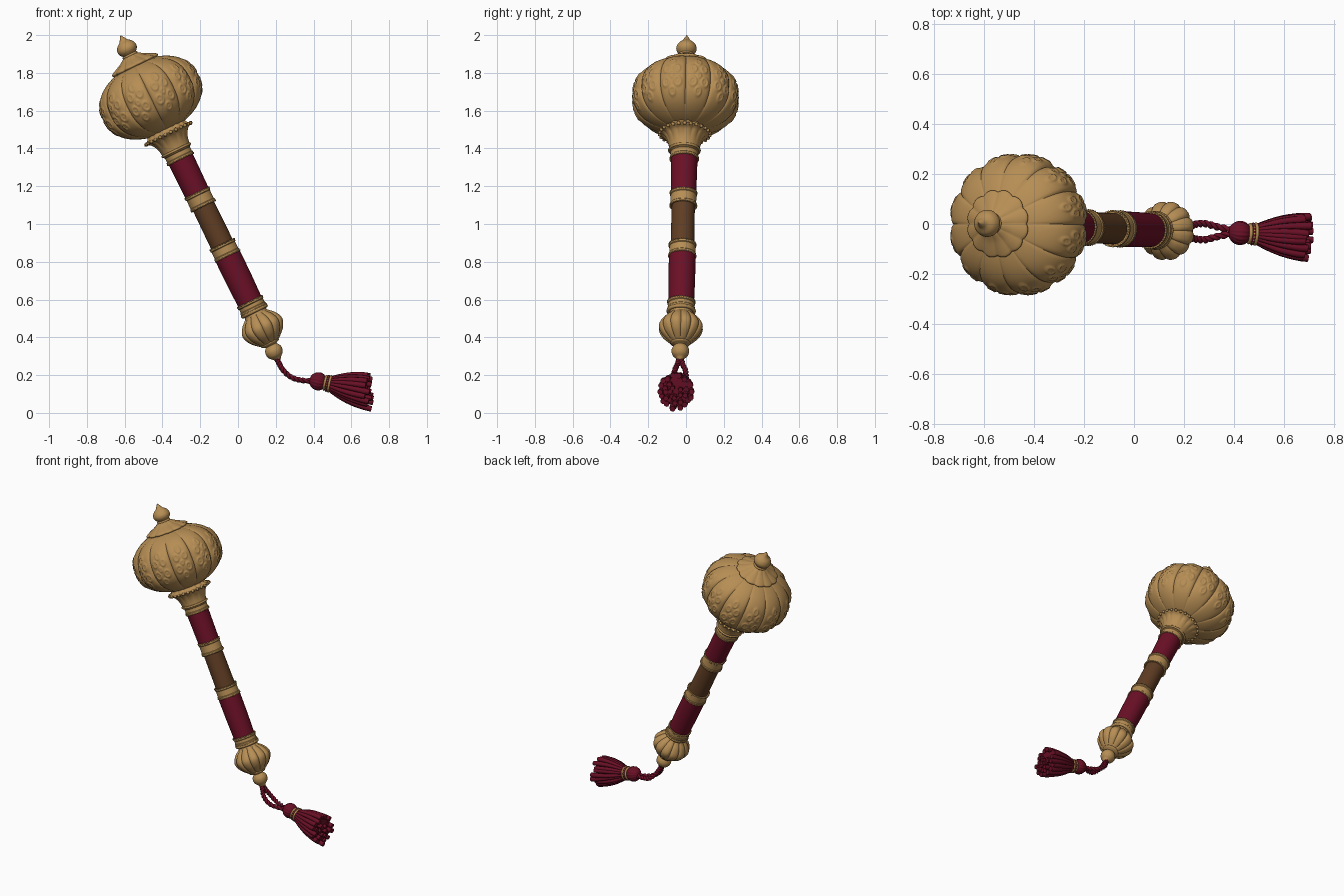
import bpy, bmesh, math, random
from mathutils import Vector, Matrix

if "Cube" in bpy.data.objects:
    bpy.data.objects.remove(bpy.data.objects["Cube"])

random.seed(4)
TAU = 2 * math.pi


def material(name, col):
    m = bpy.data.materials.new(name)
    m.diffuse_color = (*col, 1)
    m.use_nodes = True
    m.node_tree.nodes["Principled BSDF"].inputs["Base Color"].default_value = m.diffuse_color
    return m


GOLD = material("antique gold", (0.47, 0.27, 0.09))
RED = material("crimson cloth", (0.145, 0.005, 0.019))
WOOD = material("dark wood", (0.115, 0.047, 0.017))


def frame(origin, target):
    """Local frame with z running from origin to target, y close to world y."""
    z = (Vector(target) - Vector(origin)).normalized()
    x = Vector((0, 1, 0)).cross(z).normalized()
    y = z.cross(x)
    m = Matrix((x, y, z)).transposed().to_4x4()
    m.translation = origin
    return m


SHAFT = frame((0.215, -0.031, 0.275), (-0.6225, 0.004, 2.0))
TASSEL = frame((0.425, -0.036, 0.167), (0.70, -0.056, 0.108))


def finish(bm, name, mat, matrix=Matrix(), angle=40):
    bmesh.ops.remove_doubles(bm, verts=bm.verts, dist=1e-5)
    bmesh.ops.recalc_face_normals(bm, faces=bm.faces)
    me = bpy.data.meshes.new(name)
    bm.to_mesh(me)
    bm.free()
    me.materials.append(mat)
    me.shade_smooth()
    me.set_sharp_from_angle(angle=math.radians(angle))
    ob = bpy.data.objects.new(name, me)
    ob.matrix_world = matrix
    bpy.context.collection.objects.link(ob)
    return ob


def spline(pts, sub):
    """Catmull-Rom smoothing of a point list."""
    pts = [Vector(p) for p in pts]
    p = [pts[0]] + pts + [pts[-1]]
    out = []
    for i in range(1, len(p) - 2):
        a, b, c, d = p[i - 1:i + 3]
        for k in range(sub):
            t = k / sub
            out.append(0.5 * (2 * b + (c - a) * t + (2 * a - 5 * b + 4 * c - d) * t * t
                              + (3 * b - a - 3 * c + d) * t ** 3))
    return out + [pts[-1]]


def lathe(name, profile, mat, matrix=SHAFT, n=64, shape=None, closed=False, angle=40):
    """Revolve (radius, height) points; shape(theta, r, h) may change the radius."""
    bm = bmesh.new()
    rows = []
    for r, h in profile:
        row = []
        for i in range(n):
            a = TAU * i / n
            rr = shape(a, r, h) if shape else r
            row.append(bm.verts.new((rr * math.cos(a), rr * math.sin(a), h)))
        rows.append(row)
    if closed:
        rows.append(rows[0])
    for p, q in zip(rows, rows[1:]):
        for i in range(n):
            j = (i + 1) % n
            bm.faces.new((p[i], p[j], q[j], q[i]))
    return finish(bm, name, mat, matrix, angle)


def lobe(a, count):
    """Position across a lobe, -1..1, with a seam at angle 0."""
    return 2 * ((a * count / TAU) % 1) - 1


def lobed(count, depth, power=2):
    return lambda a, r, h: r * (1 - depth * abs(lobe(a, count)) ** power)


def ring(name, r, h, minor, mat, matrix=SHAFT):
    prof = [(r + minor * math.cos(TAU * k / 8), h + minor * math.sin(TAU * k / 8)) for k in range(8)]
    return lathe(name, prof, mat, matrix, 40, closed=True, angle=80)


def beads(name, r, h, size, count, mat, matrix=SHAFT):
    bm = bmesh.new()
    for i in range(count):
        a = TAU * i / count
        bmesh.ops.create_icosphere(bm, subdivisions=1, radius=size, matrix=Matrix.Translation(
            (r * math.cos(a), r * math.sin(a), h)))
    return finish(bm, name, mat, matrix, 80)


def tube(bm, pts, radii, n=8, flat=1.0):
    rows = []
    for i, p in enumerate(pts):
        t = (pts[min(i + 1, len(pts) - 1)] - pts[max(i - 1, 0)]).normalized()
        u = t.cross(Vector((0.13, 1, 0.21))).normalized()
        v = t.cross(u)
        rows.append([bm.verts.new(p + radii[i] * (u * math.cos(TAU * k / n) + v * flat * math.sin(TAU * k / n)))
                     for k in range(n)])
    for p, q in zip(rows, rows[1:]):
        for k in range(n):
            bm.faces.new((p[k], p[(k + 1) % n], q[(k + 1) % n], q[k]))
    bm.faces.new(rows[0])
    bm.faces.new(rows[-1])


# Ribbed head with embossed curls on each lobe
HEAD_C, HEAD_H, HEAD_R = 1.55, 0.2, 0.28
curls = [(-0.032, -0.035, 0.017), (0.032, -0.035, 0.017), (-0.028, 0.04, 0.014), (0.028, 0.04, 0.014),
         (0, 0.085, 0.013), (0, -0.085, 0.014), (0, 0.0, 0.009)]


def head_shape(a, r, h):
    c = lobe(a, 12)
    rr = r * (0.945 + 0.03 * (1 - c * c) + 0.03 * (1 - c ** 10))
    x, y = c * r * math.pi / 12, h - HEAD_C
    bump = 0
    for cx, cy, cr in curls:
        dx, dy = x - cx, y - cy
        d = math.hypot(dx, dy * 0.75)
        if d < 0.04:
            bump = max(bump, math.exp(-((d - cr) / 0.005) ** 2), 0.8 * math.exp(-(d / 0.005) ** 2))
    return rr + 0.006 * bump


head = []
for k in range(111):
    t = -math.cos(math.pi * k / 110)
    head.append((HEAD_R * math.sqrt(max(0, 1 - abs(t) ** 2.4)), HEAD_C + HEAD_H * t))
lathe("mace_head", head, GOLD, n=384, shape=head_shape, angle=70)

# Scalloped cap and finial
lathe("head_cap", spline([(0.08, 1.725), (0.128, 1.732), (0.136, 1.744), (0.115, 1.757), (0.075, 1.776),
                          (0.045, 1.795), (0.03, 1.803)], 4), GOLD, n=120, shape=lobed(12, 0.07), angle=60)
lathe("finial", spline([(0.03, 1.785), (0.034, 1.802), (0.05, 1.822), (0.054, 1.842), (0.044, 1.865),
                        (0.023, 1.883), (0.012, 1.9), (0, 1.918)], 4), GOLD, n=40, angle=60)
ring("finial_ring", 0.036, 1.799, 0.008, GOLD)

# Flared crown under the head
lathe("head_crown", spline([(0.079, 1.235), (0.083, 1.265), (0.093, 1.295), (0.112, 1.322), (0.133, 1.334),
                            (0.136, 1.342), (0.12, 1.35), (0.112, 1.365), (0.12, 1.39)], 4), GOLD, n=128,
      shape=lambda a, r, h: r * (1 - 0.06 * abs(lobe(a, 16)) ** 2 * max(0, min(1, (r - 0.08) / 0.03))), angle=60)
beads("crown_beads", 0.132, 1.337, 0.011, 26, GOLD)
ring("crown_ring", 0.08, 1.24, 0.007, GOLD)


# Shaft: cloth grips, bare wood and gold bands
def band(name, h0, h1, r):
    lathe(name, [(r * 0.85, h0), (r, h0), (r, h0 + 0.011), (r - 0.004, h0 + 0.015), (r - 0.004, h1 - 0.015),
                 (r, h1 - 0.011), (r, h1), (r * 0.85, h1)], GOLD)
    for tag, h in (("lower", h0), ("upper", h1)):
        beads(name + "_" + tag + "_beads", r - 0.002, h, 0.005, 44, GOLD)


lathe("upper_grip", [(0.067, 0.97), (0.0705, 1.2)], RED)
lathe("wooden_shaft", [(0.063, 0.66), (0.061, 0.93)], WOOD)
lathe("lower_grip", [(0.067, 0.33), (0.0705, 0.48), (0.071, 0.63)], RED)
band("top_band", 1.188, 1.24, 0.077)
band("upper_band", 0.912, 0.988, 0.072)
band("lower_band", 0.618, 0.685, 0.073)
band("pommel_collar", 0.3, 0.348, 0.074)

# Ribbed pommel and end ball
ring("pommel_neck_ring", 0.068, 0.293, 0.01, GOLD)
lathe("pommel_neck", spline([(0.07, 0.31), (0.062, 0.285), (0.066, 0.265), (0.075, 0.25)], 4), GOLD)
lathe("pommel", spline([(0.055, 0.285), (0.07, 0.268), (0.095, 0.245), (0.115, 0.213), (0.117, 0.185),
                        (0.1, 0.15), (0.07, 0.12), (0.042, 0.1), (0.03, 0.095)], 5), GOLD, n=144,
      shape=lobed(12, 0.09, 3), angle=60)
lathe("pommel_foot", spline([(0.03, 0.118), (0.05, 0.11), (0.05, 0.1), (0.032, 0.092), (0.028, 0.085)], 4), GOLD, n=40)
lathe("end_ball", spline([(0.026, 0.095), (0.04, 0.08), (0.047, 0.058), (0.04, 0.034), (0.024, 0.018),
                          (0.015, 0.006), (0, 0)], 4), GOLD, n=40, angle=60)

# Two twisted cords from the ball to the tassel
path = [(0.205, 0.005, 0.288), (0.22, 0.014, 0.257), (0.24, 0.028, 0.225), (0.283, 0.032, 0.188),
        (0.34, 0.018, 0.172), (0.405, 0.004, 0.168)]
for side, tag in ((1, "back"), (-1, "front")):
    bm = bmesh.new()
    pts = spline([(x, -0.031 + side * y, z) for x, y, z in path], 14)
    for ply in (0, math.pi):
        line = []
        for i, p in enumerate(pts):
            t = (pts[min(i + 1, len(pts) - 1)] - pts[max(i - 1, 0)]).normalized()
            u = t.cross(Vector((0, 1, 0))).normalized()
            a = ply + i * 0.55
            line.append(p + 0.007 * (u * math.cos(a) + t.cross(u) * math.sin(a)))
        tube(bm, line, [0.0085] * len(line))
    finish(bm, tag + "_cord", RED, angle=80)

# Tassel knot and gold binding
lathe("tassel_knot", spline([(0, -0.047), (0.024, -0.042), (0.043, -0.022), (0.049, 0), (0.044, 0.02),
                             (0.034, 0.036), (0.034, 0.075), (0.03, 0.08)], 4), RED, TASSEL, 80, lobed(16, 0.06), angle=70)
for i, h in enumerate((0.038, 0.05, 0.062)):
    mat = RED if i == 1 else GOLD
    ring("tassel_binding_%d" % i, 0.036 + 0.002 * i, h, 0.007, mat, TASSEL)
beads("tassel_binding_beads", 0.042, 0.05, 0.005, 20, GOLD, TASSEL)

# Tassel skirt: a core and layers of overlapping strands
lathe("tassel_core", [(0.03, 0.06), (0.05, 0.11), (0.065, 0.18), (0.076, 0.25), (0, 0.255)], RED, TASSEL, 32)
bm = bmesh.new()
for count, r_end, width in ((20, 0.084, 0.017), (13, 0.056, 0.016), (7, 0.028, 0.014)):
    for i in range(count):
        a = TAU * (i + random.uniform(-0.25, 0.25)) / count
        end = 0.272 + random.uniform(-0.018, 0.022) + 0.016 * math.cos(a)
        re = r_end * random.uniform(0.93, 1.05)
        twist = random.uniform(-0.1, 0.1)
        pts, radii = [], []
        for k in range(9):
            t = k / 8
            r = 0.03 * min(1, r_end / 0.06) * (1 - t) + re * t + 0.012 * math.sin(math.pi * t) * r_end / 0.084
            b = a + twist * t * t
            pts.append(Vector((r * math.cos(b), r * math.sin(b), 0.058 + (end - 0.058) * t)))
            radii.append(0.008 + (width - 0.008) * t ** 0.8 * (0.75 if k == 8 else 1))
        tube(bm, pts, radii, 8)
finish(bm, "tassel_strands", RED, TASSEL, 50)
